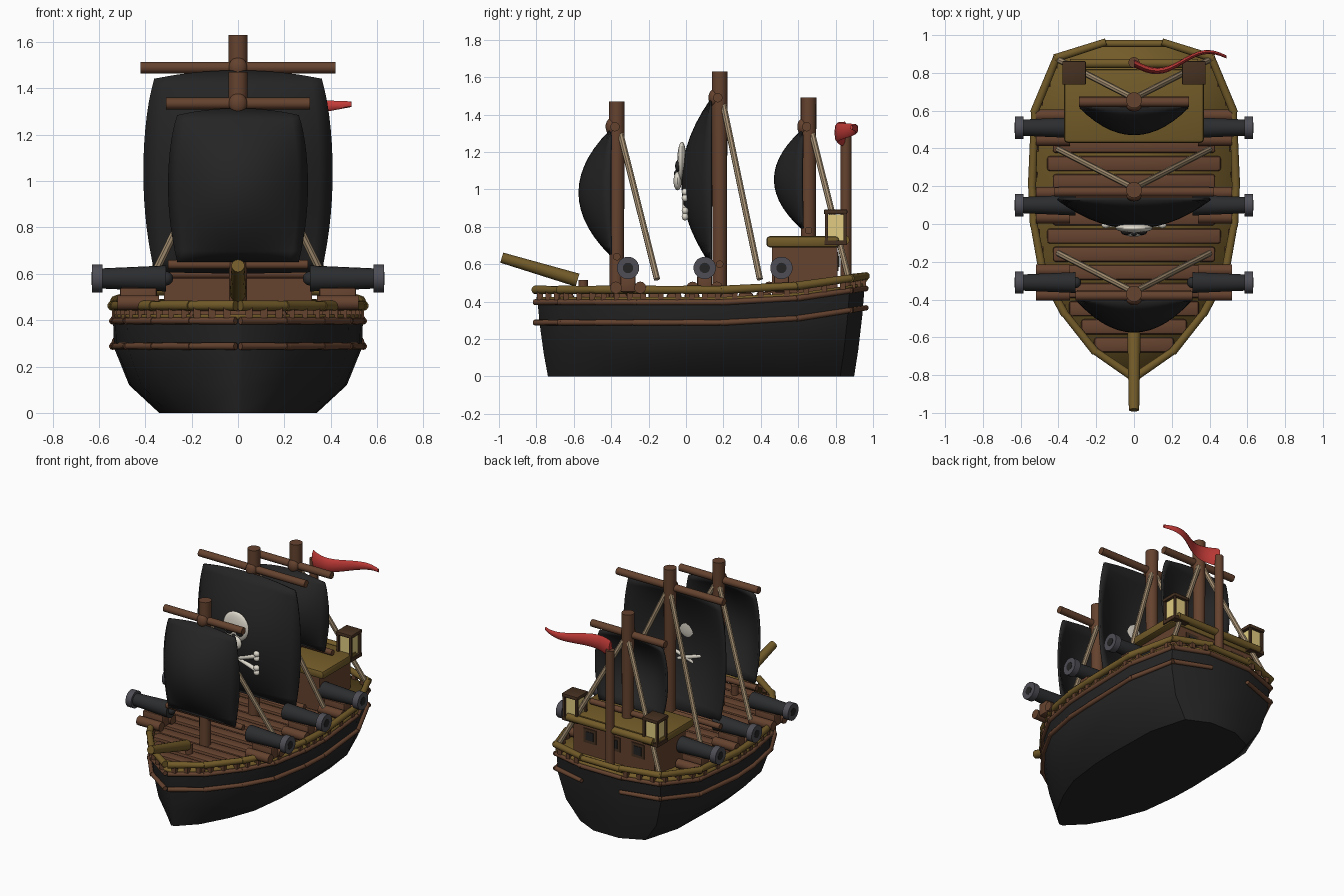
import bpy, bmesh, math
from mathutils import Vector, Matrix

old = bpy.data.objects.get("Cube")
if old:
    bpy.data.objects.remove(old)


def material(name, r, g, b):
    m = bpy.data.materials.new(name)
    m.use_nodes = True
    m.diffuse_color = (r, g, b, 1)
    m.node_tree.nodes["Principled BSDF"].inputs["Base Color"].default_value = (r, g, b, 1)
    return m


BLACK = material("black", .018, .018, .018)
BROWN = material("brown wood", .13, .055, .028)
DARK = material("dark wood", .06, .03, .015)
GOLD = material("golden wood", .17, .105, .022)
ROPE = material("rope tan", .38, .28, .17)
RED = material("pennant red", .55, .045, .04)
GREY = material("iron grey", .075, .075, .09)
IRON = material("dark iron", .025, .026, .028)
BONE = material("bone white", .75, .71, .62)
GLASS = material("lamp yellow", .75, .6, .22)
made = []


def finish(name, bm, mat):
    bmesh.ops.recalc_face_normals(bm, faces=bm.faces)
    me = bpy.data.meshes.new(name)
    bm.to_mesh(me)
    bm.free()
    me.materials.append(mat)
    ob = bpy.data.objects.new(name, me)
    bpy.context.collection.objects.link(ob)
    made.append(ob)
    return ob


def log(name, a, b, r, mat, r2=None, sides=14):
    a, b = Vector(a), Vector(b)
    d = b - a
    rot = d.to_track_quat('Z', 'Y').to_matrix().to_4x4()
    bm = bmesh.new()
    bmesh.ops.create_cone(bm, cap_ends=True, segments=sides, radius1=r, radius2=r2 or r,
                          depth=d.length, matrix=Matrix.Translation((a + b) / 2) @ rot)
    return finish(name, bm, mat)


def box(name, c, size, mat, bevel=0):
    bm = bmesh.new()
    bmesh.ops.create_cube(bm, size=1, matrix=Matrix.Translation(c) @ Matrix.Diagonal((*size, 1)))
    if bevel:
        bmesh.ops.bevel(bm, geom=bm.edges[:], offset=bevel, segments=2, affect='EDGES', profile=.5)
    return finish(name, bm, mat)


def ball(name, c, size, mat):
    bm = bmesh.new()
    bmesh.ops.create_uvsphere(bm, u_segments=20, v_segments=12, radius=1,
                              matrix=Matrix.Translation(c) @ Matrix.Diagonal((*size, 1)))
    return finish(name, bm, mat)


# Plan outline of one side, from bow to stern, and the rise towards the stern
SIDE = [(.02, -.8), (.21, -.67), (.37, -.47), (.48, -.27), (.53, 0),
        (.54, .2), (.525, .6), (.41, .88), (.16, .96)]
LOOP = SIDE + [(-x, y) for x, y in reversed(SIDE)]


def rise(y):
    return max(0, (y - .45) / .52)


def width_at(y):
    for (x1, y1), (x2, y2) in zip(SIDE, SIDE[1:]):
        if y1 <= y <= y2:
            return x1 + (x2 - x1) * (y - y1) / (y2 - y1)
    return 0


def span_faces(bm, ring):
    n = len(ring)
    for i in range(n // 2 - 1):
        bm.faces.new((ring[i], ring[i + 1], ring[n - 2 - i], ring[n - 1 - i]))


# Hull and deck
bm = bmesh.new()
rings = []
for z, sx, sy in ((0, .63, .93), (.12, .87, .955), (.28, .99, .98), (.42, 1, .995)):
    rings.append([bm.verts.new((x * sx, .085 + (y - .085) * sy, z + .07 * rise(y) * z / .42))
                  for x, y in LOOP])
for lo, hi in zip(rings, rings[1:]):
    for i in range(len(LOOP)):
        j = (i + 1) % len(LOOP)
        bm.faces.new((lo[i], lo[j], hi[j], hi[i]))
span_faces(bm, rings[0])
span_faces(bm, rings[-1])
finish("hull", bm, BLACK)
bm = bmesh.new()
span_faces(bm, [bm.verts.new((x, y, .425 + .075 * rise(y))) for x, y in LOOP])
deck = finish("deck", bm, GOLD)
deck.modifiers.new("thickness", 'SOLIDIFY').thickness = .02

# Rails, wales and rail posts
for s in (1, -1):
    for (x1, y1), (x2, y2) in zip(SIDE, SIDE[1:]):
        for name, z, up, r, mat in (("rail", .463, .075, .023, GOLD),
                                    ("upper_wale", .397, .075, .016, BROWN),
                                    ("lower_wale", .288, .08, .016, BROWN)):
            a = Vector((s * x1, y1, z + up * rise(y1)))
            b = Vector((s * x2, y2, z + up * rise(y2)))
            d = (b - a).normalized() * .012
            log(name, a - d, b + d, r, mat, r * .88, 10)
        for t in (.15, .5, .85):
            x, y = x1 + (x2 - x1) * t, y1 + (y2 - y1) * t
            box("rail_post", (s * x * .98, y, .435 + .075 * rise(y)), (.03, .03, .05), BROWN)
log("stern_wale", (-.17, .96, .47), (.17, .96, .47), .016, BROWN, sides=10)
log("stern_rail", (-.17, .955, .525), (.17, .955, .525), .02, GOLD, sides=10)

# Deck planks
for k in range(12):
    y = -.64 + k * .096
    w = min(.46 - .03 * (k % 2), width_at(y) * .9)
    box("deck_plank", (0, y, .422), (2 * w, .08, .045 + .008 * (k % 3)), BROWN, .015)

# Bowsprit
log("bowsprit", (0, -.985, .635), (0, -.58, .515), .028, GOLD, .036)
log("bowsprit_post", (0, -.55, .42), (0, -.55, .515), .025, BROWN)


def sail(name, y0, z0, z1, w, bulge):
    bm = bmesh.new()
    n = 14
    rows = []
    for j in range(n + 1):
        v = 2 * j / n - 1
        row = []
        for i in range(n + 1):
            u = 2 * i / n - 1
            x = u * (w + .04 * (1 - v * v))
            z = (z0 + z1) / 2 + v * (z1 - z0) / 2 - .03 * u * u * max(v, 0) ** 4
            row.append(bm.verts.new((x, y0 - bulge * (1 - u * u) * (1 - v * v), z)))
        rows.append(row)
    for lo, hi in zip(rows, rows[1:]):
        for i in range(n):
            bm.faces.new((lo[i], lo[i + 1], hi[i + 1], hi[i]))
    ob = finish(name, bm, BLACK)
    ob.modifiers.new("thickness", 'SOLIDIFY').thickness = .015


# Masts with yards, sails and stays
for name, y, top, yard, yw, foot, sw, bulge in (
        ("fore", -.37, 1.47, 1.335, .31, .64, .262, .165),
        ("main", .18, 1.63, 1.49, .42, .60, .36, .15),
        ("aft", .655, 1.49, 1.335, .29, .78, .25, .145)):
    log(name + "_mast", (0, y, .4), (0, y, top), .038, BROWN, .042, 18)
    log(name + "_yard", (-yw, y - .01, yard), (yw, y - .01, yard), .025, BROWN)
    log(name + "_boom", (-sw - .04, y, foot), (sw + .04, y, foot), .02, BROWN)
    ball(name + "_yard_knot", (0, y - .03, yard), (.04, .03, .045), BROWN)
    sail(name + "_sail", y - .04, foot + .01, yard - .02, sw, bulge)
    for s in (1, -1):
        log(name + "_stay", (s * .02, y + .02, yard - .04), (s * .4, y + .215, .52), .017, ROPE, sides=8)

# Skull and crossed bones on the main sail
ball("skull", (0, -.022, 1.15), (.1, .025, .105), BONE)
ball("skull_jaw", (0, -.045, 1.045), (.06, .022, .05), BONE)
ball("skull_nose", (0, -.05, 1.085), (.014, .014, .02), BLACK)
for s in (1, -1):
    ball("skull_eye", (s * .042, -.042, 1.125), (.028, .016, .03), BLACK)
    a, b = Vector((-.15, -.005, .92 - s * .05)), Vector((.15, -.005, .92 + s * .05))
    log("crossed_bone", a, b, .015, BONE)
    for end in (a, b):
        for dz in (-.016, .016):
            ball("bone_end", end + Vector((0, 0, dz)), (.022, .018, .02), BONE)

# Cannons on log carriages
for s in (1, -1):
    for y in (-.31, .1, .51):
        z = .58
        log("cannon_barrel", (s * .31, y, z), (s * .6, y, z), .056, IRON, .043, 18)
        ball("cannon_knob", (s * .31, y, z), (.03, .03, .03), IRON)
        log("cannon_muzzle", (s * .585, y, z), (s * .63, y, z), .06, GREY, sides=18)
        log("cannon_bore", (s * .629, y, z), (s * .632, y, z), .028, BLACK)
        box("carriage_block", (s * .43, y, .495), (.16, .08, .09), BROWN, .01)
        for dy in (-.065, .065):
            log("carriage_log", (s * .34, y + dy, .475), (s * .52, y + dy, .475), .032, BROWN)

# Stern cabin with windows
box("cabin", (0, .635, .56), (.64, .35, .27), BROWN)
box("cabin_roof", (0, .625, .72), (.74, .39, .06), GOLD, .018)
for x in (-.19, 0, .19):
    box("window_frame", (x, .812, .615), (.1, .008, .1), DARK)
    box("window_pane", (x, .817, .615), (.06, .006, .06), BLACK)
log("lantern_bar", (-.34, .85, .73), (.34, .85, .73), .025, GOLD)

# Stern lanterns
for s in (1, -1):
    x, y = s * .317, .8
    box("lantern_base", (x, y, .715), (.12, .12, .025), DARK)
    box("lantern_cap", (x, y, .88), (.125, .125, .025), DARK, .006)
    box("lantern_glass", (x, y, .797), (.085, .085, .14), GLASS)
    for dx in (-.05, .05):
        for dy in (-.05, .05):
            box("lantern_corner", (x + dx, y + dy, .797), (.016, .016, .16), DARK)

# Flag pole and waving pennant
log("flag_pole", (0, .855, .45), (0, .855, 1.3), .029, BROWN)
bm = bmesh.new()
last = None
for i in range(17):
    t = i / 16
    y = .85 - .045 * math.sin(t * 2 * math.pi * .95) + .02 * t
    h = .055 * (1 - t) + .012
    mid = 1.295 + .037 * t
    ring = [bm.verts.new((.49 * t, y + .02 * (1 - .6 * t) * math.sin(a), mid + h * math.cos(a)))
            for a in (k * math.pi / 4 for k in range(8))]
    if last:
        for k in range(8):
            bm.faces.new((last[k], last[k - 1], ring[k - 1], ring[k]))
    if i in (0, 16):
        bm.faces.new(ring)
    last = ring
finish("pennant", bm, RED)

# Smooth shading with sharp edges kept
for ob in bpy.context.selected_objects:
    ob.select_set(False)
for ob in made:
    ob.select_set(True)
bpy.context.view_layer.objects.active = made[0]
bpy.ops.object.shade_smooth_by_angle(angle=math.radians(40))
